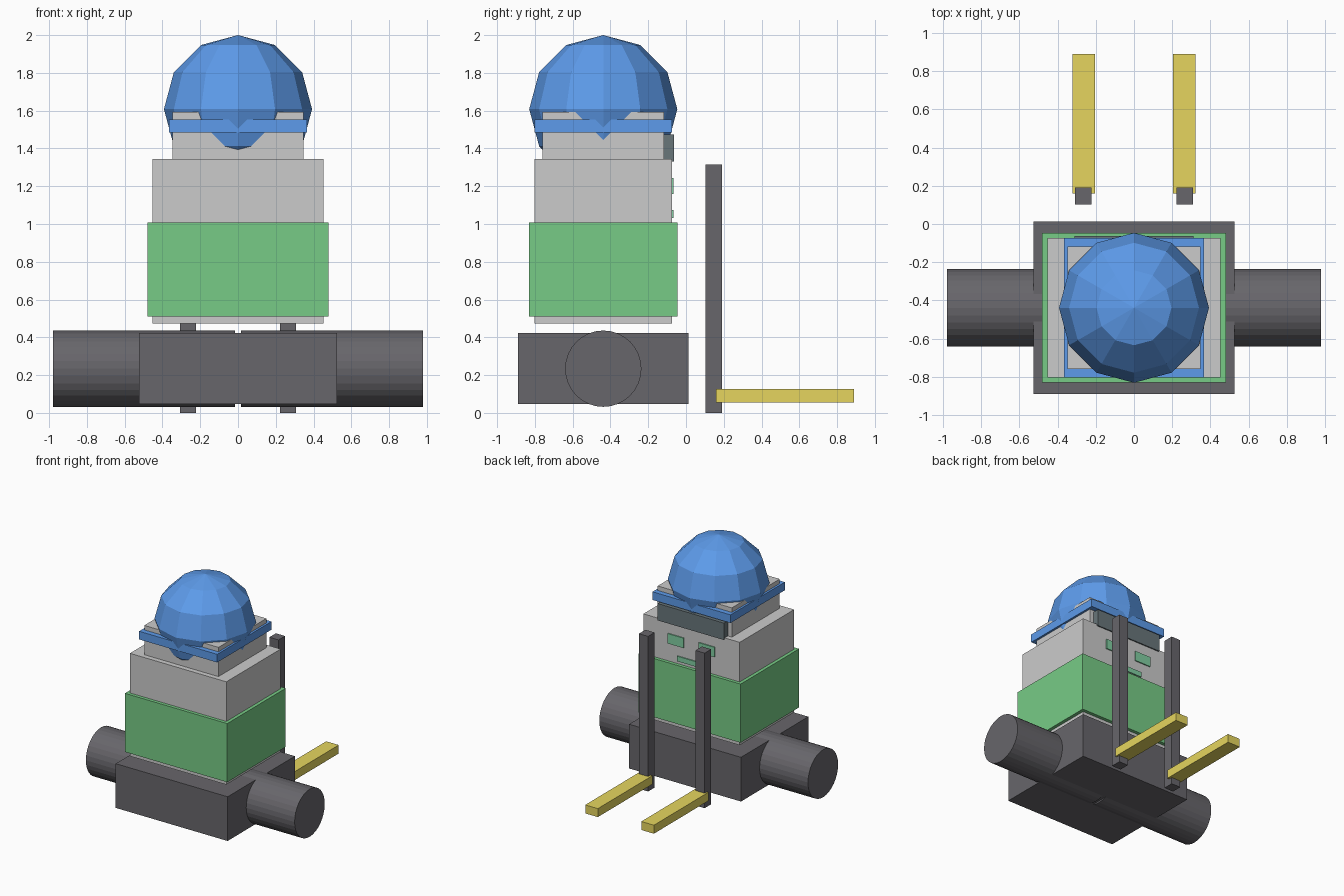
import bpy
from math import pi

if "Cube" in bpy.data.objects:
    bpy.data.objects.remove(bpy.data.objects["Cube"])

CY = -0.438  # shared depth centre of the body stack


def material(name, rgb):
    m = bpy.data.materials.new(name)
    m.diffuse_color = (*rgb, 1)
    m.use_nodes = True
    m.node_tree.nodes["Principled BSDF"].inputs["Base Color"].default_value = m.diffuse_color
    return m


DARK = material("dark_grey", (0.137, 0.133, 0.147))
LIGHT = material("light_grey", (0.79, 0.79, 0.82))
GREEN = material("green", (0.185, 0.60, 0.238))
MINT = material("mint", (0.22, 0.62, 0.36))
BLUE = material("blue", (0.11, 0.33, 0.83))
YELLOW = material("yellow", (0.787, 0.668, 0.113))
SLATE = material("slate", (0.14, 0.18, 0.195))


def finish(name, mat):
    ob = bpy.context.object
    ob.name = name
    ob.data.materials.append(mat)
    return ob


def box(name, x, y, z, mat):
    """Box from (min, max) ranges."""
    bpy.ops.mesh.primitive_cube_add(size=1, location=[sum(r) / 2 for r in (x, y, z)])
    bpy.context.object.scale = [r[1] - r[0] for r in (x, y, z)]
    bpy.ops.object.transform_apply(location=False, rotation=False, scale=True)
    return finish(name, mat)


def centred(name, hx, hy, z, mat):
    """Box centred on the body stack."""
    return box(name, (-hx, hx), (CY - hy, CY + hy), z, mat)


# Body stack
centred("base", 0.525, 0.451, (0.047, 0.422), DARK)
centred("torso", 0.452, 0.364, (0.472, 1.344), LIGHT)
centred("vest", 0.48, 0.392, (0.511, 1.008), GREEN)
centred("head", 0.348, 0.321, (1.344, 1.592), LIGHT)
centred("helmet_band", 0.366, 0.364, (1.485, 1.554), BLUE)

# Helmet dome
bpy.ops.mesh.primitive_uv_sphere_add(segments=12, ring_count=6, radius=0.392,
                                     location=(0, CY, 1.608))
finish("helmet_dome", BLUE)

# Visor and mouth on the fork side
box("visor", (-0.31, 0.31), (-0.125, -0.064), (1.33, 1.473), SLATE)
box("mouth", (-0.13, 0.13), (-0.085, -0.065), (1.032, 1.075), MINT)

# Mirrored parts
for side, s in (("left", -1), ("right", 1)):
    def span(a, b):
        return tuple(sorted((s * a, s * b)))

    bpy.ops.mesh.primitive_cylinder_add(vertices=32, radius=0.202, depth=0.964,
                                        location=(s * 0.497, CY, 0.234),
                                        rotation=(0, pi / 2, 0))
    finish(side + "_roller", DARK)
    box(side + "_mast", span(0.222, 0.308), (0.103, 0.19), (0, 1.315), DARK)
    box(side + "_fork", span(0.204, 0.322), (0.16, 0.89), (0.055, 0.127), YELLOW)
    box(side + "_eye", span(0.07, 0.22), (-0.085, -0.065), (1.159, 1.243), MINT)
